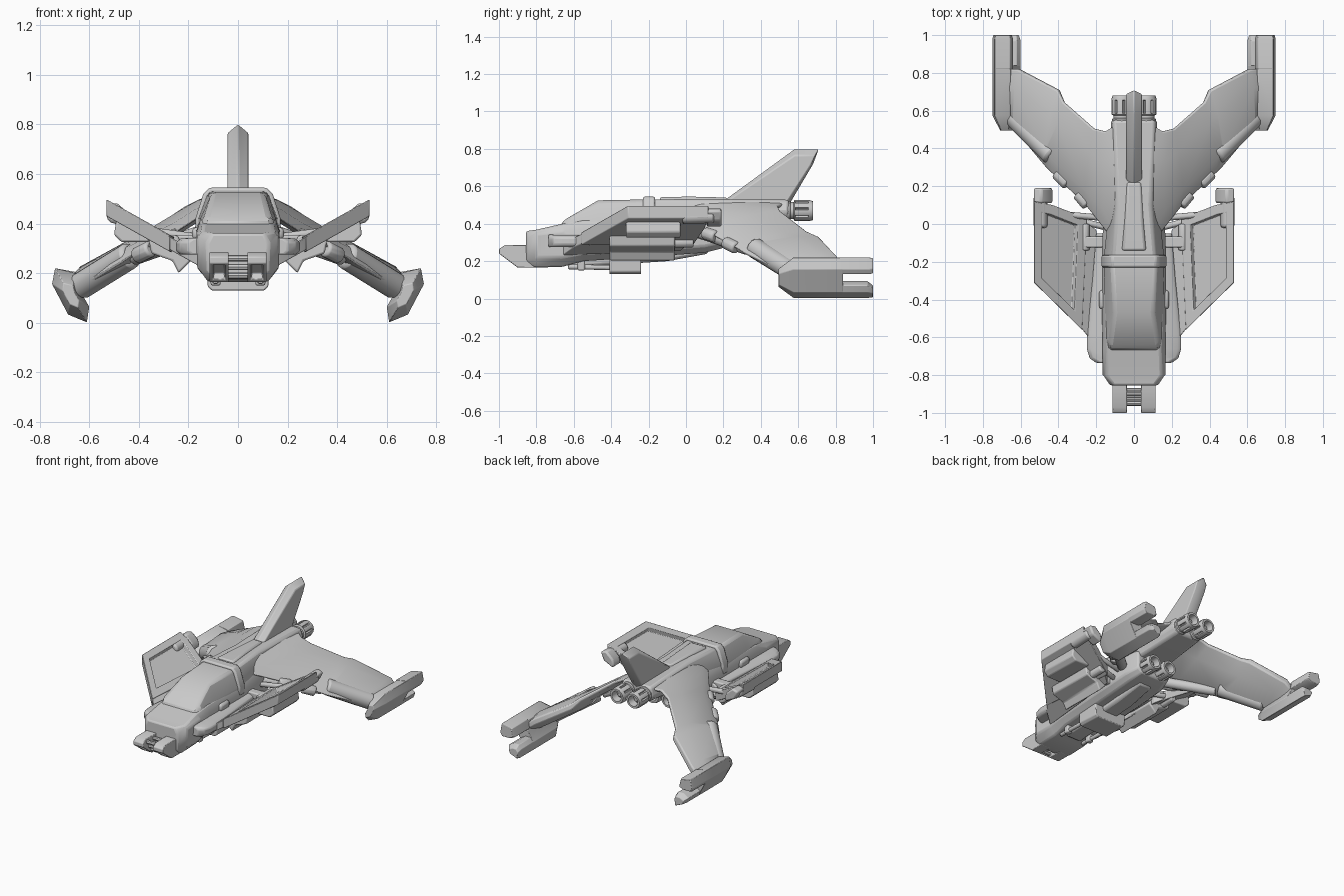
import bpy, bmesh, math
from mathutils import Vector

if "Cube" in bpy.data.objects:
    bpy.data.objects.remove(bpy.data.objects["Cube"])


def finish(name, bm, mirror=False, bevel=0.0):
    bmesh.ops.recalc_face_normals(bm, faces=bm.faces)
    me = bpy.data.meshes.new(name)
    bm.to_mesh(me)
    bm.free()
    ob = bpy.data.objects.new(name, me)
    bpy.context.collection.objects.link(ob)
    if bevel:
        m = ob.modifiers.new("Bevel", 'BEVEL')
        m.width, m.segments, m.limit_method = bevel, 2, 'ANGLE'
        m.angle_limit = math.radians(35)
    if mirror:
        m = ob.modifiers.new("Mirror", 'MIRROR')
        m.use_mirror_merge = False
    return ob


def skin(sections):
    bm = bmesh.new()
    rings = [[bm.verts.new(p) for p in s] for s in sections]
    n = len(rings[0])
    for a, b in zip(rings, rings[1:]):
        for i in range(n):
            j = (i + 1) % n
            bm.faces.new((a[i], a[j], b[j], b[i]))
    bm.faces.new(rings[0])
    bm.faces.new(rings[-1])
    bmesh.ops.recalc_face_normals(bm, faces=bm.faces)
    bm.faces.ensure_lookup_table()
    return bm


def recess(bm, faces, margin, depth):
    bmesh.ops.inset_individual(bm, faces=faces, thickness=margin, use_even_offset=True)
    bmesh.ops.inset_individual(bm, faces=faces, thickness=.004, depth=-depth, use_even_offset=True)


def loft(name, sections, mirror=False, bevel=0.0):
    return finish(name, skin(sections), mirror, bevel)


def body(name, stations, bevel=0.015):
    # stations: (y, right half outline of x,z pairs from bottom to top)
    return loft(name, [[(x, y, z) for x, z in h] + [(-x, y, z) for x, z in reversed(h)]
                       for y, h in stations], bevel=bevel)


def prism_y(name, prof, y0, y1, mirror=True, bevel=0.008):
    return loft(name, [[(x, y, z) for x, z in prof] for y in (y0, y1)], mirror, bevel)


def box(name, x, y, z, mirror=True, bevel=0.008):
    return prism_y(name, [(x[0], z[0]), (x[1], z[0]), (x[1], z[1]), (x[0], z[1])], *y, mirror, bevel)


def rod(name, p, q, r, seg=12, mirror=True, bevel=0.008):
    p, q = Vector(p), Vector(q)
    rot = (q - p).to_track_quat('Z', 'Y')
    ring = [rot @ Vector((r * math.cos(t), r * math.sin(t), 0))
            for t in (2 * math.pi * i / seg for i in range(seg))]
    return loft(name, [[c + v for v in ring] for c in (p, q)], mirror, bevel)


def engine(name, x, y, z):
    prof = [(.052, -.22), (.052, -.125), (.045, -.12), (.045, -.105), (.056, -.10),
            (.056, -.02), (.050, 0), (.036, 0), (.03, -.05), (.012, -.03)]
    seg = 16
    bm = skin([[(x + r * math.cos(2 * math.pi * i / seg), y + d, z + r * math.sin(2 * math.pi * i / seg))
                for i in range(seg)] for r, d in prof])
    recess(bm, [bm.faces[4 * seg + i] for i in range(0, seg, 2)], .004, .012)
    return finish(name, bm, True)


# Hull, canopy and spine
body("hull", [
    (-.855, [(.09, .175), (.12, .21), (.125, .32), (.105, .36)]),
    (-.80, [(.12, .165), (.165, .22), (.168, .345), (.145, .368)]),
    (-.66, [(.12, .17), (.165, .22), (.168, .36), (.14, .40)]),
    (-.55, [(.12, .20), (.165, .24), (.168, .37), (.15, .42)]),
    (-.17, [(.12, .225), (.165, .26), (.17, .38), (.15, .43)]),
    (.10, [(.12, .245), (.16, .28), (.16, .40), (.12, .46)]),
    (.20, [(.10, .27), (.13, .30), (.13, .41), (.10, .46)])], .01)
body("canopy", [
    (-.67, [(.14, .36), (.135, .395), (.12, .40)]),
    (-.63, [(.15, .38), (.142, .42), (.125, .435)]),
    (-.47, [(.155, .38), (.152, .42), (.105, .525)]),
    (-.20, [(.16, .38), (.16, .42), (.12, .53)])], .02)
body("canopy_ring", [(y, [(.172, .36), (.172, .42), (.14, .52), (.115, .545)]) for y in (-.23, -.165)], .01)
body("spine", [
    (-.18, [(.15, .38), (.16, .43), (.115, .53)]),
    (.10, [(.12, .38), (.13, .45), (.09, .532)]),
    (.55, [(.09, .42), (.125, .46), (.11, .528)])])
body("spine_hump", [
    (-.14, [(.075, .50), (.06, .542)]),
    (.02, [(.06, .50), (.045, .545)]),
    (.22, [(.045, .50), (.035, .54)])], .01)
body("keel", [
    (-.62, [(.06, .165), (.06, .22)]),
    (-.10, [(.06, .20), (.07, .26)]),
    (.12, [(.05, .24), (.06, .28)])])

# Nose guns with sunken muzzles
gun = skin([[(x, y, z) for y, z in ((-1, .265), (-.97, .285), (-.80, .285), (-.80, .165), (-.90, .165), (-1, .24))]
            for x in (.038, .115)])
recess(gun, [gun.faces[4]], .014, .03)
finish("nose_gun", gun, True, .004)
for y, z in ((-.90, .19), (-.93, .225), (-.95, .26), (-.88, .26)):
    rod("nose_crossbar", (-.045, y, z), (.045, y, z), .013, 8, False, 0)

# Belly guns and side details
body("belly_pod", [(y, [(.105, .13), (.122, .145), (.125, .23)]) for y in (-.41, -.24)], .006)
rod("belly_gun_barrel", (.09, -.63, .17), (.09, -.38, .165), .014, 10)
box("belly_gun_mount", (.07, .11), (-.58, -.54), (.15, .22))
box("side_vent", (.14, .185), (-.45, -.35), (.335, .385), bevel=.015)
loft("cheek_rail", [[(x, y, z) for x, z in ((.14, .275), (w - .015, .275), (w, .29), (w, .325), (w - .02, .34), (.14, .345))]
                    for y, w in ((-.735, .20), (-.71, .235), (-.66, .25), (-.58, .25), (-.30, .22), (-.05, .20))], True, .006)

# Tail fin
edge = [(.19, .50), (.58, .765), (.69, .765), (.665, .71), (.53, .50)]
ridge = [(.17, .50), (.58, .80), (.71, .80), (.68, .72), (.55, .50)]
loft("tail_fin", [[(x, y, z) for y, z in o] for x, o in ((-.042, edge), (0, ridge), (.042, edge))], bevel=.006)

# Engines
engine("upper_engine", .064, .68, .47)
engine("lower_engine", .062, .29, .325)
box("engine_block", (-.125, .125), (0, .16), (.27, .42), False)


# Swept rear wing: leading edge, trailing edge, thickness
def wing_section(le, te, t):
    le, te, n = Vector(le), Vector(te), Vector((.45, 0, .89)) * t / 2
    return [le, le.lerp(te, .2) + n, le.lerp(te, .7) + n, te + n * .4,
            te - n * .4, le.lerp(te, .7) - n, le.lerp(te, .2) - n]


loft("rear_wing", [wing_section(*s) for s in (
    ((.07, -.13, .485), (.07, .54, .51), .05),
    ((.15, -.04, .43), (.15, .49, .49), .05),
    ((.26, .10, .36), (.21, .505, .46), .05),
    ((.44, .27, .265), (.37, .645, .35), .06),
    ((.47, .30, .245), (.40, .71, .315), .09),
    ((.62, .48, .155), (.61, .82, .195), .10),
    ((.67, .55, .12), (.66, .82, .15), .08))], True, .008)
rod("wing_leading_pod", (.43, .36, .275), (.64, .57, .145), .055, 14, bevel=.015)
rod("wing_root_spar", (.15, .06, .36), (.42, .33, .265), .035, 10)
for p, q in (((.245, .10, .35), (.295, .16, .33)), ((.35, .21, .30), (.41, .27, .27))):
    rod("wing_edge_block", p, q, .035, 10, bevel=.012)

# Forked wing tips
upper = [(.75, .156), (.738, .22), (.655, .205), (.64, .145), (.67, .13), (.735, .13)]
lower = [(.70, .07), (.66, .093), (.62, .093), (.60, .064), (.61, .002), (.685, .033)]
hull7 = [(.75, .156), (.738, .22), (.655, .20), (.64, .135), (.60, .064), (.61, .002), (.685, .033)]


def scaled(prof, y, s, c=(.675, .11)):
    return [(c[0] + (x - c[0]) * s, y, c[1] + (z - c[1]) * s) for x, z in prof]


loft("wing_tip", [scaled(hull7, .495, .45), scaled(hull7, .575, 1), scaled(hull7, .84, 1)], True, .003)
loft("tip_upper_prong", [scaled(upper, .82, 1), scaled(upper, .98, 1), scaled(upper, 1, .9, (.70, .18))], True, .003)
loft("tip_lower_prong", [scaled(lower, .82, 1), scaled(lower, .97, 1), scaled(lower, 1, .7, (.63, .015))], True, .003)


# Raised front wings with a recessed panel
def plate(name, plan, t, inset=0):
    bm = skin([[(x, y, .29 + .56 * (x - .22) + s * t) for x, y in plan] for s in (-1, 1)])
    if inset:
        recess(bm, [bm.faces[-1]], inset, .03)
    return finish(name, bm, True, .004)


plate("front_wing_frame", [(.275, -.56), (.53, -.31), (.53, .12), (.43, .10), (.25, .03)], .034, .05)
plate("front_wing_root", [(.16, -.66), (.24, -.60), (.285, -.545), (.26, .01), (.20, -.03)], .026)
rod("front_wing_tip_tube", (.495, -.02, .435), (.495, .15, .44), .036, 12, bevel=.012)
prism_y("front_wing_end_cap", [(.43, .40), (.44, .38), (.51, .415), (.535, .47), (.49, .485), (.44, .44)], .11, .19, bevel=.012)

# Parts hung under the front wings
prism_y("inner_underwing_fin", [(.18, .26), (.24, .20), (.265, .25), (.35, .28), (.36, .34), (.20, .30)], -.41, -.06)
prism_y("outer_underwing_pod", [(.36, .325), (.47, .325), (.50, .355), (.49, .42), (.36, .35)], -.32, -.03)
rod("underwing_tube", (.30, -.40, .29), (.30, .04, .30), .028, 10)

# Hinge bars linking the front wings to the body
box("hinge_bar", (.10, .27), (-.125, -.065), (.31, .355))
rod("hinge_pin", (.26, -.14, .33), (.26, .0, .33), .026, 10)
rod("rear_strut", (.14, .03, .34), (.36, .05, .37), .018, 8)
rod("rear_strut", (.14, -.02, .30), (.30, .02, .31), .018, 8)

# Smooth shading with sharp creases
for ob in bpy.context.scene.objects:
    ob.select_set(True)
    bpy.context.view_layer.objects.active = ob
bpy.ops.object.shade_smooth_by_angle(angle=math.radians(35))
